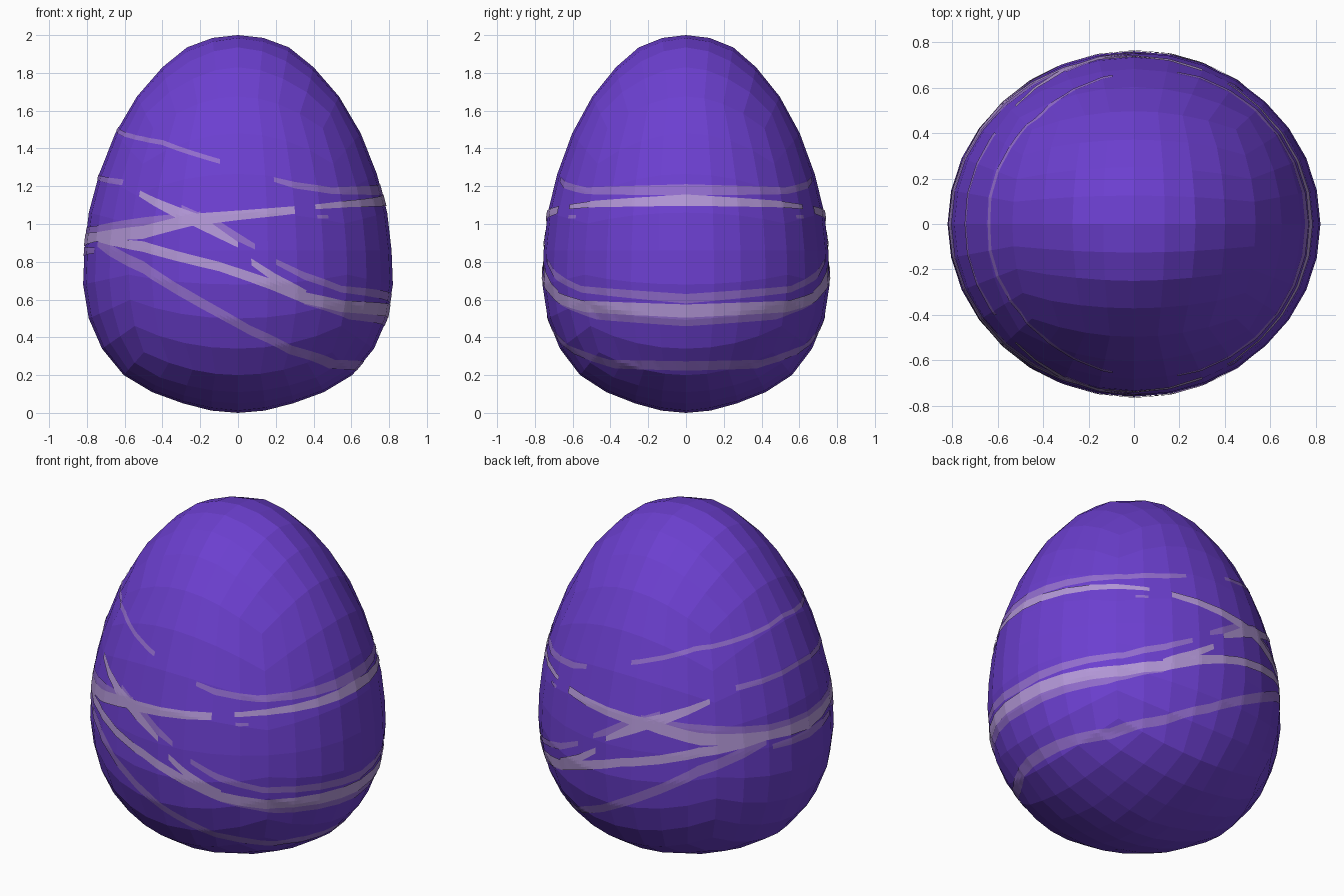
import bpy, bmesh, math
from mathutils import Vector
from mathutils.bvhtree import BVHTree

if "Cube" in bpy.data.objects:
    bpy.data.objects.remove(bpy.data.objects["Cube"])

# Egg profile (radius, height), one point per 11.25 degrees from top to bottom
PROFILE = [(0, 2), (.135, 1.985), (.27, 1.935), (.40, 1.83), (.535, 1.675), (.65, 1.48),
           (.735, 1.265), (.79, 1.06), (.813, .86), (.82, .68), (.79, .50), (.72, .34),
           (.605, .20), (.455, .11), (.29, .05), (.14, .012), (0, 0)]
SQUASH = .927          # depth relative to width


def material(name, rgb):
    m = bpy.data.materials.new(name)
    m.diffuse_color = (*rgb, 1)
    m.use_nodes = True
    m.node_tree.nodes["Principled BSDF"].inputs["Base Color"].default_value = m.diffuse_color
    return m


PURPLE = material("deep purple", (.15, .05, .63))
LIGHT = material("pale lilac", (.45, .31, .68))
MID = material("mid lilac", (.29, .155, .62))


def add_object(name, bm, mat):
    me = bpy.data.meshes.new(name)
    bm.to_mesh(me)
    me.materials.append(mat)
    ob = bpy.data.objects.new(name, me)
    bpy.context.collection.objects.link(ob)


def lerp(a, b, t):
    return a + (b - a) * t


def radius_at(z):
    for (r0, z0), (r1, z1) in zip(PROFILE, PROFILE[1:]):
        if z1 <= z <= z0:
            return lerp(r0, r1, (z0 - z) / (z0 - z1))
    return .01


# Egg body: gridded cube rounded onto the profile, 8 x 8 quads per side
egg = bmesh.new()
bmesh.ops.create_cube(egg, size=2)
bmesh.ops.subdivide_edges(egg, edges=egg.edges[:], cuts=7, use_grid_fill=True)
for v in egg.verts:
    n = Vector([math.tan(c * math.pi / 4) for c in v.co]).normalized()
    t = math.acos(max(-1, min(1, n.z))) / math.pi * 16
    i = min(15, int(t + 1e-6))
    r = lerp(PROFILE[i][0], PROFILE[i + 1][0], t - i)
    z = lerp(PROFILE[i][1], PROFILE[i + 1][1], t - i)
    a = math.atan2(n.y, n.x)
    v.co = (r * math.cos(a), r * SQUASH * math.sin(a), z)
bmesh.ops.recalc_face_normals(egg, faces=egg.faces[:])
egg.normal_update()
tree = BVHTree.FromBMesh(egg)
add_object("egg_body", egg, PURPLE)


# Painted stripe: (x, middle height, width) points seen from the front,
# laid on the shell and mirrored to the back
def stripe(name, pts, mat, lift):
    keys = []
    for x, z, w in pts:
        c = max(-1, min(1, x / radius_at(z)))
        keys.append((math.acos(c), z, w))
    keys.sort()
    cols = []
    for k0, k1 in zip(keys, keys[1:]):
        n = max(1, math.ceil((k1[0] - k0[0]) / .022))
        cols += [[lerp(a, b, i / n) for a, b in zip(k0, k1)] for i in range(n)]
    cols.append(keys[-1])
    bm = bmesh.new()
    for side in (-1, 1):
        rows = []
        for a, z, w in cols:
            row = []
            d = Vector((math.cos(a), side * SQUASH * math.sin(a), 0)).normalized()
            for k in range(4):
                h = z + w * (k / 3 - .5)
                hit, nor, _, _ = tree.ray_cast(Vector((0, 0, h)), d)
                if nor.dot(d) < 0:
                    nor = -nor
                row.append(bm.verts.new(hit + nor * lift))
            rows.append(row)
        for p, q in zip(rows, rows[1:]):
            for k in range(3):
                f = [p[k], p[k + 1], q[k + 1], q[k]]
                bm.faces.new(f if side < 0 else f[::-1])
    bmesh.ops.remove_doubles(bm, verts=bm.verts[:], dist=1e-5)
    bm.normal_update()
    for f in bm.faces:      # face outwards
        c = f.calc_center_median()
        if f.normal.dot(Vector((c.x, c.y, 0))) < 0:
            f.normal_flip()
    add_object(name, bm, mat)


E = 1    # beyond the outline: the stripe wraps round the side
MID_STRIPES = {
    "upper_left_stripe": [(-E, 1.505, .02), (-.4, 1.43, .025), (-.095, 1.33, .025)],
    "left_short_stripe": [(-E, 1.25, .025), (-.61, 1.22, .03)],
    "crossing_shadow_stripe": [(-.3, 1.08, .04), (-.1, .985, .06), (.09, .88, .03)],
    "middle_shadow_stripe": [(-E, .93, .10), (-.75, .95, .08), (-.5, .99, .09), (-.2, 1.035, .06)],
    "left_edge_patch": [(-E, .855, .05), (-.76, .86, .03)],
    "long_low_stripe": [(-.74, .91, .06), (-.5, .77, .065), (-.2, .585, .06), (.06, .44, .05),
                        (.28, .335, .045), (.5, .26, .045), (E, .25, .05)],
    "lower_right_stripe": [(.2, .80, .03), (.35, .725, .04), (.55, .655, .035), (E, .605, .05)],
    "low_belt_shadow": [(.35, .585, .02), (.6, .52, .05), (E, .485, .05)],
    "upper_right_stripe": [(.19, 1.235, .025), (.3, 1.205, .035), (.5, 1.175, .035), (E, 1.18, .06)],
    "right_small_dash": [(.42, 1.037, .018), (.48, 1.037, .018)],
}
LIGHT_STRIPES = {
    "crossing_stripe": [(-.52, 1.16, .03), (-.2, 1.01, .075), (.0, .89, .03)],
    "middle_stripe": [(-E, .915, .07), (-.75, .93, .05), (-.5, .955, .07), (-.25, 1.02, .065),
                      (0, 1.045, .05), (.3, 1.073, .04)],
    "long_middle_stripe": [(-.75, .925, .03), (-.5, .88, .055), (-.1, .775, .05), (.15, .69, .055),
                           (.35, .61, .06), (.55, .565, .06), (E, .54, .07)],
    "low_short_stripe": [(.07, .80, .035), (.2, .71, .05), (.36, .63, .04)],
    "right_belt_stripe": [(.41, 1.09, .025), (.58, 1.105, .035), (E, 1.125, .06)],
}
for name, pts in MID_STRIPES.items():
    stripe(name, pts, MID, .003)
for name, pts in LIGHT_STRIPES.items():
    stripe(name, pts, LIGHT, .0055)
